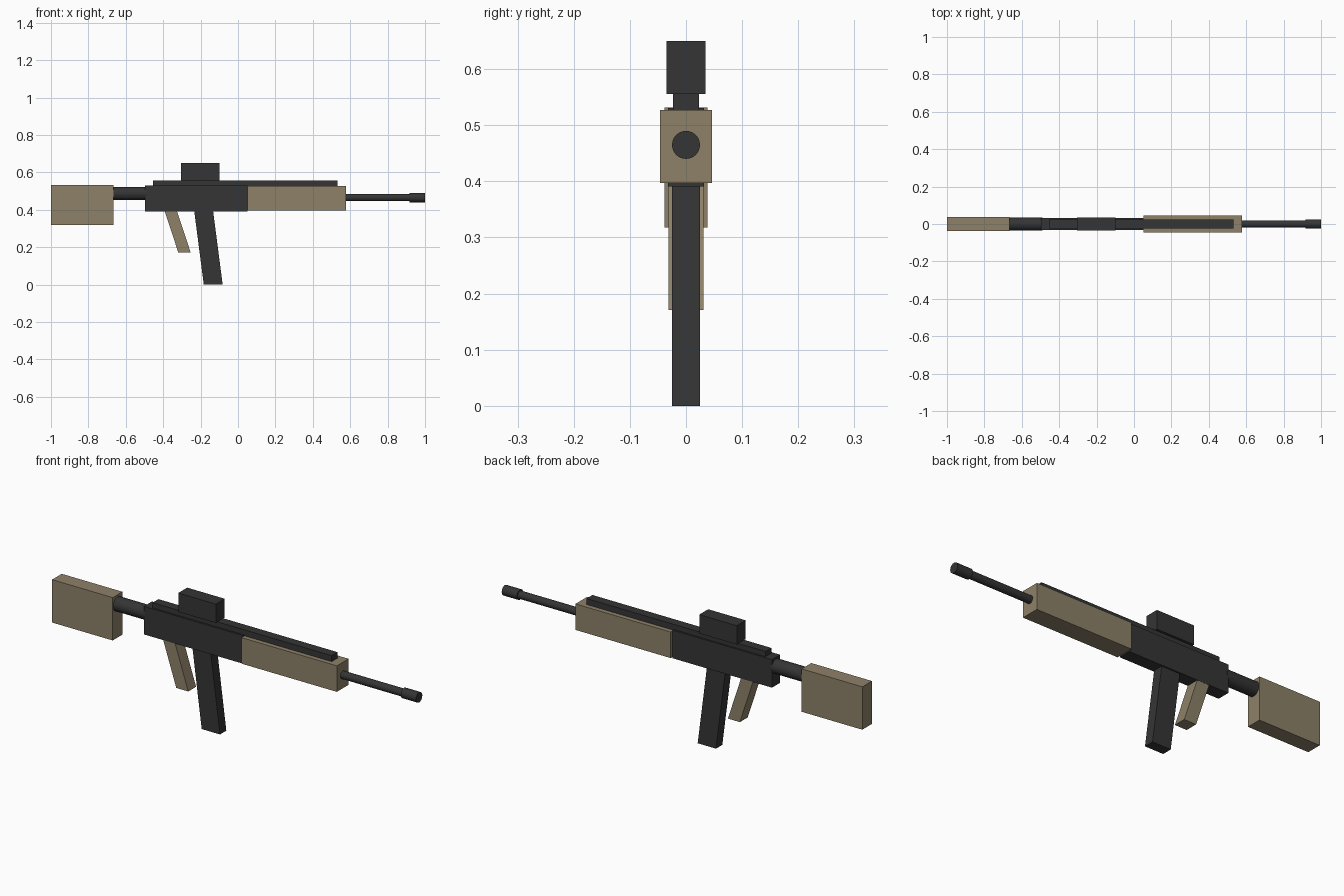
import bpy, bmesh
from math import pi
from mathutils import Matrix

cube = bpy.data.objects.get("Cube")
if cube:
    bpy.data.objects.remove(cube, do_unlink=True)


def material(name, color):
    mat = bpy.data.materials.new(name)
    mat.use_nodes = True
    mat.diffuse_color = (*color, 1)
    mat.node_tree.nodes["Principled BSDF"].inputs["Base Color"].default_value = (*color, 1)
    return mat


black = material("matte_black", (0.035, 0.035, 0.035))
tan = material("desert_tan", (0.27, 0.22, 0.14))


def finish(name, bm, mat):
    mesh = bpy.data.meshes.new(name)
    bm.to_mesh(mesh)
    bm.free()
    mesh.materials.append(mat)
    obj = bpy.data.objects.new(name, mesh)
    bpy.context.collection.objects.link(obj)
    return obj


def box(name, mat, x, z, half_width, slant=0):
    """Box between two x and two z limits; its bottom is shifted by slant along x."""
    bm = bmesh.new()
    bmesh.ops.create_cube(bm, size=1)
    for v in bm.verts:
        low = v.co.z < 0
        v.co.x = (x[0] if v.co.x < 0 else x[1]) + (slant if low else 0)
        v.co.y *= 2 * half_width
        v.co.z = z[0] if low else z[1]
    return finish(name, bm, mat)


def tube(name, mat, x, z, radius):
    """Cylinder lying along x."""
    bm = bmesh.new()
    place = Matrix.Translation((sum(x) / 2, 0, z)) @ Matrix.Rotation(pi / 2, 4, "Y")
    bmesh.ops.create_cone(bm, cap_ends=True, segments=24, radius1=radius,
                          radius2=radius, depth=x[1] - x[0], matrix=place)
    return finish(name, bm, mat)


# Body and furniture
box("stock", tan, (-1, -0.665), (0.318, 0.532), 0.038)
box("receiver", black, (-0.497, 0.052), (0.391, 0.531), 0.032)
box("handguard", tan, (0.052, 0.578), (0.397, 0.527), 0.046)

# Rail and sight on top
box("top_rail", black, (-0.455, 0.533), (0.525, 0.557), 0.023)
box("sight", black, (-0.305, -0.098), (0.556, 0.65), 0.035)

# Slanted grip and magazine
box("grip", tan, (-0.392, -0.326), (0.171, 0.393), 0.031, slant=0.073)
box("magazine", black, (-0.234, -0.133), (0, 0.393), 0.025, slant=0.051)

# Round parts
tube("stock_tube", black, (-0.67, -0.49), 0.487, 0.035)
tube("barrel", black, (0.57, 0.925), 0.465, 0.019)
tube("muzzle", black, (0.916, 1), 0.465, 0.025)
